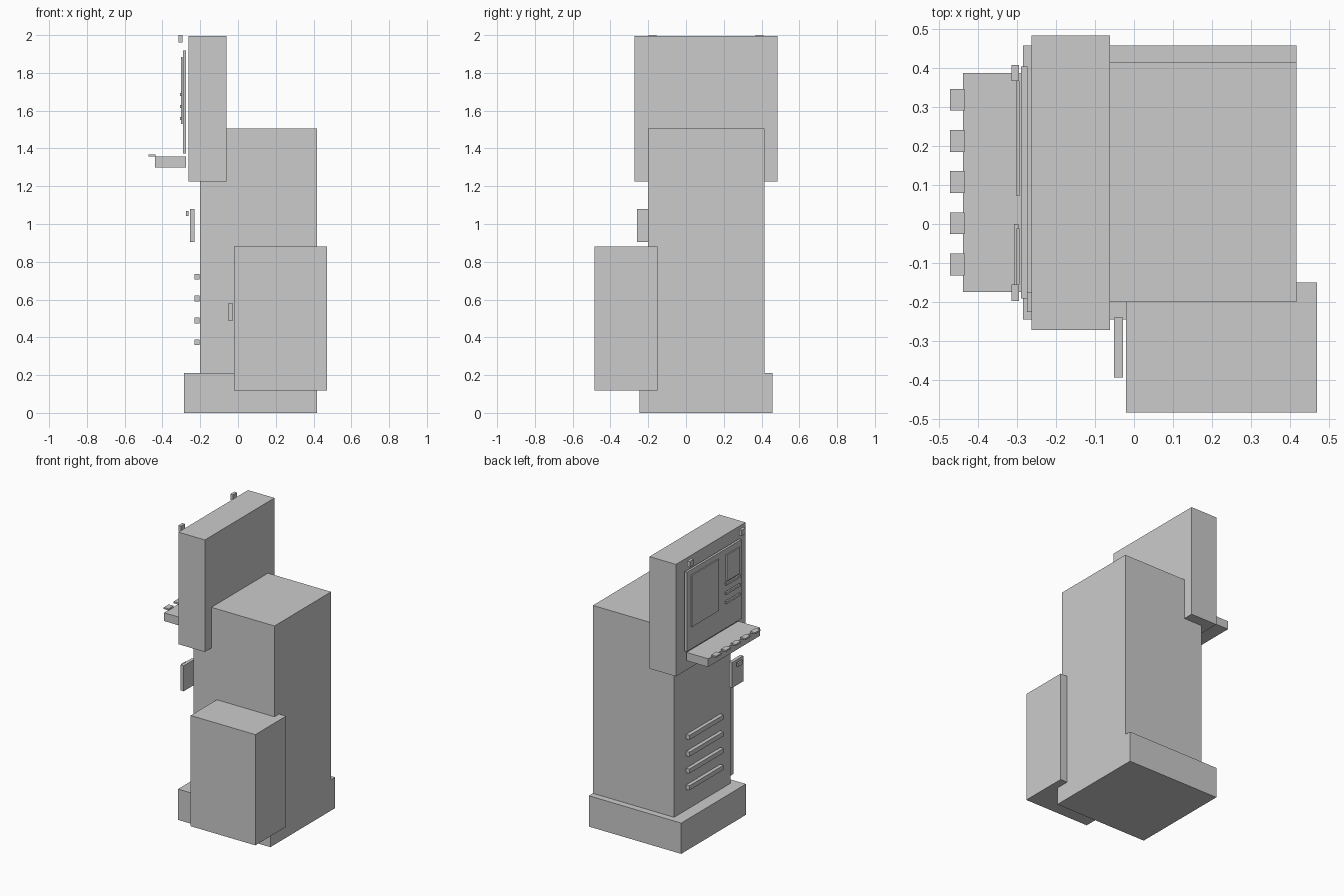
import bpy


def box(name, x, y, z):
    """Axis-aligned box from (min, max) ranges."""
    bpy.ops.mesh.primitive_cube_add(size=1)
    ob = bpy.context.object
    ob.name = name
    ob.location = [(a + b) / 2 for a, b in (x, y, z)]
    ob.scale = [b - a for a, b in (x, y, z)]
    bpy.ops.object.transform_apply(location=False, rotation=False, scale=True)
    return ob


# Main masses
box("base_plinth", (-0.285, 0.418), (-0.245, 0.459), (0, 0.212))
box("cabinet_body", (-0.2, 0.418), (-0.2, 0.415), (0.212, 1.505))
box("display_housing", (-0.263, -0.062), (-0.272, 0.485), (1.225, 1.996))

# Side cabinet with its handle
box("side_cabinet", (-0.021, 0.471), (-0.484, -0.15), (0.118, 0.88))
box("cabinet_handle", (-0.051, -0.028), (-0.395, -0.24), (0.487, 0.583))

# Display bezel, screens and indicator strips
box("display_bezel", (-0.29, -0.274), (-0.192, 0.405), (1.372, 1.918))
box("main_screen", (-0.302, -0.294), (0.072, 0.368), (1.53, 1.885))
box("small_screen", (-0.302, -0.294), (-0.155, -0.012), (1.7, 1.88))
for i, z in enumerate((1.685, 1.622, 1.558)):
    box(f"indicator_strip_{i + 1}", (-0.308, -0.297), (-0.155, 0.0), (z - 0.008, z + 0.008))

# Clips at the top of the display
for i, y in enumerate((-0.177, 0.388)):
    box(f"top_clip_{i + 1}", (-0.315, -0.295), (y - 0.021, y + 0.021), (1.96, 2.0))

# Control shelf with a row of keys
box("control_shelf", (-0.44, -0.275), (-0.175, 0.388), (1.3, 1.357))
for i in range(5):
    y = -0.104 + i * 0.1058
    box(f"shelf_key_{i + 1}", (-0.473, -0.436), (y - 0.028, y + 0.028), (1.357, 1.368))

# Card reader and its slot
box("card_reader", (-0.254, -0.231), (-0.26, -0.14), (0.905, 1.08))
box("card_slot", (-0.275, -0.263), (-0.226, -0.175), (1.042, 1.068))

# Vent bars
for i in range(4):
    z = 0.374 + i * 0.1157
    box(f"vent_bar_{i + 1}", (-0.23, -0.205), (-0.08, 0.292), (z - 0.0155, z + 0.0155))
